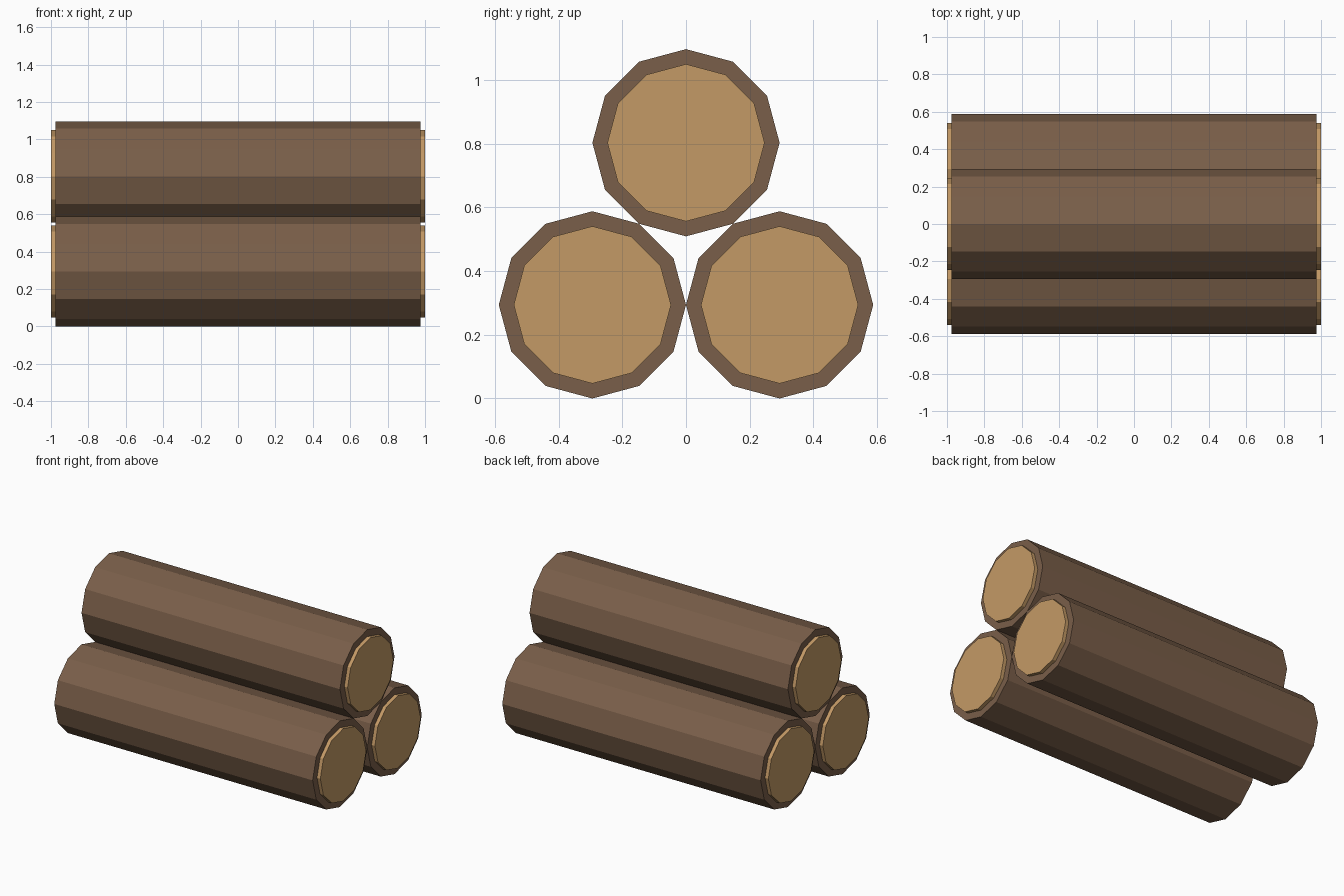
import bpy, bmesh, math
from mathutils import Matrix

if "Cube" in bpy.data.objects:
    bpy.data.objects.remove(bpy.data.objects["Cube"])

R = 0.294          # bark radius
CORE_R = 0.247     # cut wood radius
HALF = 0.975       # half length of the bark
TIP = 0.025        # how far the cut wood stands out


def material(name, color):
    m = bpy.data.materials.new(name)
    m.diffuse_color = (*color, 1)
    m.use_nodes = True
    m.node_tree.nodes["Principled BSDF"].inputs["Base Color"].default_value = m.diffuse_color
    return m


bark = material("bark brown", (0.195, 0.114, 0.067))
wood = material("cut wood tan", (0.552, 0.323, 0.133))


def add_log(name, y, z):
    bm = bmesh.new()
    # twelve-sided bark, turned to lie along x
    bmesh.ops.create_cone(bm, cap_ends=True, segments=12, radius1=R, radius2=R,
                          depth=2 * HALF, matrix=Matrix.Rotation(math.pi / 2, 4, 'Y'))
    bm.normal_update()
    # inset each end and push the cut wood out
    for end in [f for f in bm.faces if abs(f.normal.x) > 0.9]:
        side = 1 if end.normal.x > 0 else -1
        bmesh.ops.inset_region(bm, faces=[end], use_even_offset=True,
                               thickness=(R - CORE_R) * math.cos(math.pi / 12))
        old = set(bm.faces)
        tip = bmesh.ops.extrude_discrete_faces(bm, faces=[end])["faces"][0]
        bmesh.ops.translate(bm, verts=tip.verts, vec=(side * TIP, 0, 0))
    # wood colour on everything beyond the bark's ends
    for f in bm.faces:
        f.material_index = int(max(abs(v.co.x) for v in f.verts) > HALF + TIP / 2)
    bmesh.ops.recalc_face_normals(bm, faces=bm.faces)
    mesh = bpy.data.meshes.new(name)
    bm.to_mesh(mesh)
    bm.free()
    mesh.materials.append(bark)
    mesh.materials.append(wood)
    obj = bpy.data.objects.new(name, mesh)
    obj.location = (0, y, z)
    bpy.context.collection.objects.link(obj)


# two logs on the ground, one resting in the gap between them
add_log("front_log", -R, R)
add_log("back_log", R, R)
add_log("top_log", 0, R + R * math.sqrt(3))
